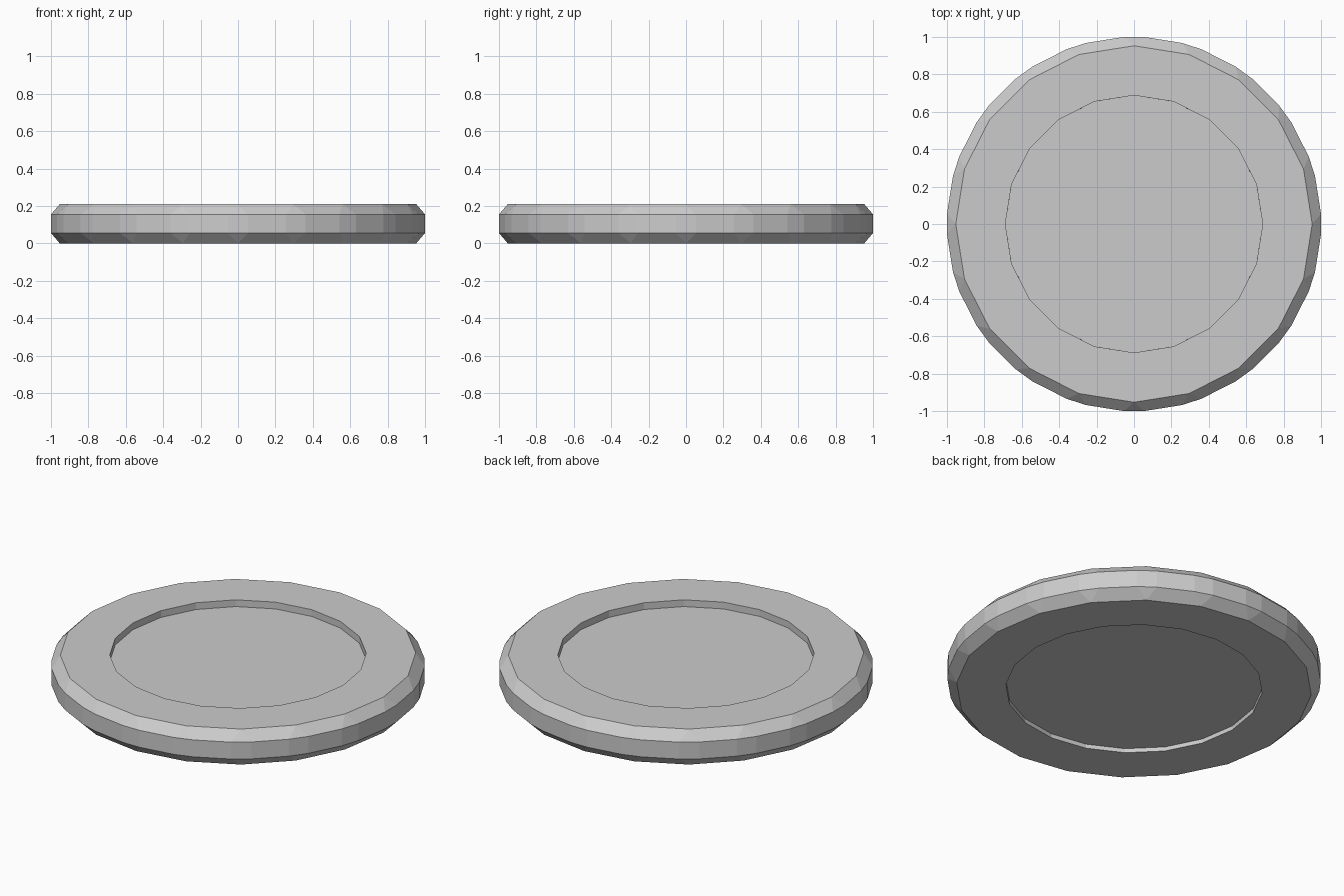
import bpy, bmesh
from math import cos, radians

if "Cube" in bpy.data.objects:
    bpy.data.objects.remove(bpy.data.objects["Cube"])

SIDES = 20
HEIGHT = 0.21
BEVEL = 0.055
R_OUTER = 1.0086       # before corner bevel, which trims it to 1.0
R_RECESS = 0.688
APOTHEM = cos(radians(180 / SIDES))

# Disc body: low-poly cylinder with every edge chamfered once
bm = bmesh.new()
bmesh.ops.create_cone(bm, cap_ends=True, segments=SIDES,
                      radius1=R_OUTER, radius2=R_OUTER, depth=HEIGHT)
bmesh.ops.translate(bm, verts=bm.verts, vec=(0, 0, HEIGHT / 2))
bmesh.ops.bevel(bm, geom=list(bm.edges), offset=BEVEL, offset_type='OFFSET',
                segments=1, profile=0.5, affect='EDGES', clamp_overlap=True)


# Shallow recess with upright walls in one cap
def recess(direction, depth):
    bm.normal_update()
    cap = max(bm.faces, key=lambda f: f.normal.z * direction * f.calc_area())
    rim = R_OUTER * APOTHEM - BEVEL - R_RECESS * APOTHEM
    bmesh.ops.inset_region(bm, faces=[cap], thickness=rim, use_even_offset=True)
    bmesh.ops.inset_region(bm, faces=[cap], thickness=0.0001, use_even_offset=True)
    bmesh.ops.translate(bm, verts=cap.verts, vec=(0, 0, -direction * depth))


recess(1, 0.04)
recess(-1, 0.025)
bmesh.ops.recalc_face_normals(bm, faces=bm.faces)

mesh = bpy.data.meshes.new("recessed_disc")
bm.to_mesh(mesh)
bm.free()
disc = bpy.data.objects.new("recessed_disc", mesh)
bpy.context.collection.objects.link(disc)
